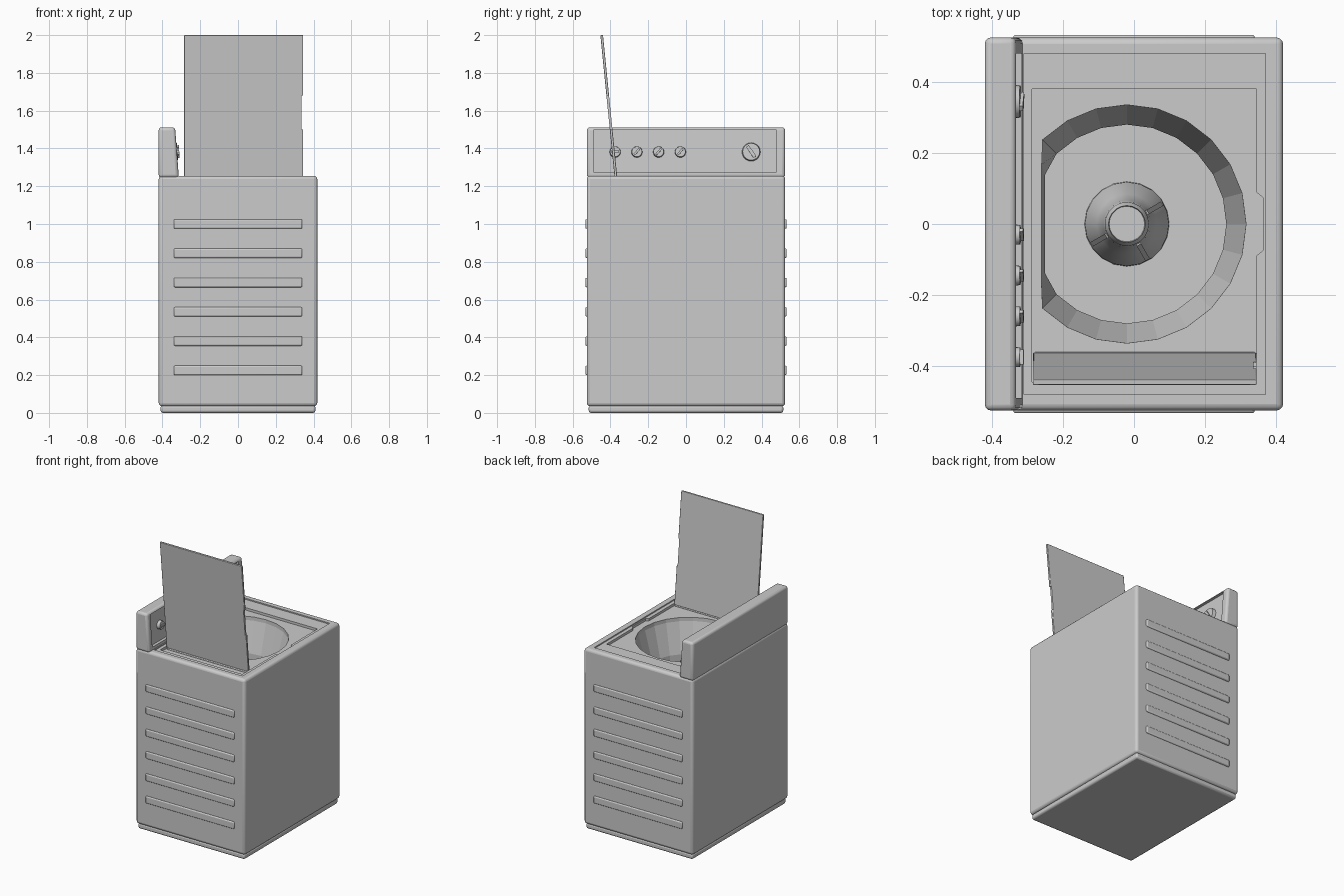
import bpy, bmesh, math
from mathutils import Matrix, Vector

scene_cube = bpy.data.objects.get("Cube")
if scene_cube:
    bpy.data.objects.remove(scene_cube, do_unlink=True)

grey = bpy.data.materials.new("light grey enamel")
grey.use_nodes = True
COLOUR = (0.6, 0.6, 0.6, 1)
grey.diffuse_color = COLOUR
grey.node_tree.nodes["Principled BSDF"].inputs["Base Color"].default_value = COLOUR


def finish(name, bm):
    bmesh.ops.recalc_face_normals(bm, faces=bm.faces)
    mesh = bpy.data.meshes.new(name)
    bm.to_mesh(mesh)
    bm.free()
    obj = bpy.data.objects.new(name, mesh)
    bpy.context.collection.objects.link(obj)
    mesh.materials.append(grey)
    return obj


def loft(name, rings):
    """Skin a stack of equal-length point rings and cap both ends."""
    bm = bmesh.new()
    loops = [[bm.verts.new(p) for p in ring] for ring in rings]
    count = len(loops[0])
    for a, b in zip(loops, loops[1:]):
        for i in range(count):
            j = (i + 1) % count
            bm.faces.new((a[i], a[j], b[j], b[i]))
    bm.faces.new(loops[0])
    bm.faces.new(loops[-1])
    return finish(name, bm)


def box(name, x, y, z):
    corners = [(x[0], y[0]), (x[1], y[0]), (x[1], y[1]), (x[0], y[1])]
    return loft(name, [[(a, b, h) for a, b in corners] for h in z])


def prism_y(name, profile, y):
    return loft(name, [[(a, b, c) for a, c in profile] for b in y])


def circle(radius, z, sides=24, cx=-0.02, clip=-9):
    ring = []
    for i in range(sides):
        t = math.tau * i / sides
        ring.append((max(cx + radius * math.cos(t), clip), radius * math.sin(t), z))
    return ring


def bevel(obj, width, segments=3):
    mod = obj.modifiers.new("rounded edges", "BEVEL")
    mod.width, mod.segments = width, segments
    mod.limit_method, mod.angle_limit = "ANGLE", math.radians(40)


def cut(obj, cutter):
    mod = obj.modifiers.new("cut " + cutter.name, "BOOLEAN")
    mod.operation, mod.solver, mod.object = "DIFFERENCE", "EXACT", cutter
    cutter.hide_render = True
    cutter.hide_viewport = True
    cutter.display_type = "WIRE"


def smooth(obj, angle=35):
    bpy.ops.object.select_all(action="DESELECT")
    obj.select_set(True)
    bpy.context.view_layer.objects.active = obj
    bpy.ops.object.shade_smooth_by_angle(angle=math.radians(angle))


# Cabinet with stepped top recess and tub opening
TOP = 1.255
cabinet = box("cabinet", (-0.42, 0.42), (-0.525, 0.525), (0.035, TOP))
bevel(cabinet, 0.018)
cut(cabinet, box("top_step_cutter", (-0.31, 0.37), (-0.48, 0.48), (TOP - 0.008, 1.4)))
cut(cabinet, box("lid_seat_cutter", (-0.287, 0.345), (-0.445, 0.38), (TOP - 0.025, 1.4)))
cut(cabinet, loft("handle_notch_cutter", [
    [(0.33, -0.1, h), (0.363, -0.075, h), (0.363, 0.075, h), (0.33, 0.1, h)]
    for h in (TOP - 0.025, 1.4)]))
cut(cabinet, loft("tub_cutter", [
    circle(0.28, 0.75, clip=-0.25), circle(0.28, 1.0, clip=-0.25),
    circle(0.335, TOP - 0.05, clip=-0.26), circle(0.34, 1.4, clip=-0.26)]))
smooth(cabinet)

# Plinth
plinth = box("plinth", (-0.41, 0.41), (-0.515, 0.515), (0, 0.04))
bevel(plinth, 0.012, 2)
smooth(plinth)

# Raised ribs on the front and back sheets
for side, label in ((-1, "front"), (1, "back")):
    for n in range(6):
        rib = box(f"{label}_rib_{n + 1}", (-0.34, 0.34),
                  sorted((side * 0.51, side * 0.533)),
                  (0.2 + n * 0.155, 0.25 + n * 0.155))
        bevel(rib, 0.007, 2)
        smooth(rib)

# Control console with a slanted recessed face
console = prism_y("control_console", [(-0.42, TOP - 0.01), (-0.313, TOP - 0.01),
                  (-0.333, 1.512), (-0.42, 1.512)], (-0.525, 0.525))
bevel(console, 0.016)
cut(console, prism_y("console_face_cutter", [(-0.335, 1.275), (-0.2, 1.275),
                     (-0.2, 1.497), (-0.35, 1.497)], (-0.49, 0.48)))
smooth(console)


# Control knobs with a raised grip bar
def knob(name, y, radius, turn):
    bm = bmesh.new()
    tilt = Matrix.Translation((-0.334, y, 1.382)) @ Matrix.Rotation(math.radians(86), 4, "Y")
    bmesh.ops.create_cone(bm, cap_ends=True, segments=20, radius1=radius,
                          radius2=radius * 0.9, depth=0.028, matrix=tilt)
    grip = tilt @ Matrix.Rotation(math.radians(turn), 4, "Z") @ Matrix.Translation((0, 0, 0.014))
    bmesh.ops.create_cube(bm, size=1, matrix=grip @ Matrix.Diagonal(
        (radius * 1.4, radius * 0.35, 0.018, 1)))
    smooth(finish(name, bm))


for n, turn in enumerate((90, 40, 40, 40)):
    knob(f"small_knob_{n + 1}", -0.375 + n * 0.115, 0.03, -turn)
knob("timer_knob", 0.345, 0.05, 35)

# Agitator: flared skirt, post, cap and three fins
agitator = loft("agitator", [circle(r, z, 20) for r, z in (
    (0.12, 0.74), (0.118, 0.77), (0.085, 0.84), (0.067, 0.94), (0.062, 1.06),
    (0.052, 1.08), (0.05, 1.07))])
smooth(agitator)
for n in range(3):
    fin = loft(f"agitator_fin_{n + 1}", [
        [(0.04, w, 0.75), (0.118, w, 0.75), (0.112, w, 0.8), (0.068, w, 1.0), (0.04, w, 1.0)]
        for w in (-0.007, 0.007)])
    fin.matrix_world = Matrix.Translation((-0.02, 0, 0)) @ Matrix.Rotation(
        math.radians(30 + n * 90), 4, "Z")
    if n == 1:
        fin.rotation_euler.z = math.radians(300)

# Open lid leaning back on its hinge edge
lid = box("lid", (-0.285, 0.345), (-0.007, 0.007), (0, 0.768))
lid.matrix_world = Matrix.Translation((-0.0, -0.37, 1.236)) @ Matrix.Rotation(
    math.radians(5.7), 4, "X")
bevel(lid, 0.003, 2)
cut(lid, box("lid_grip_cutter", (0.337, 0.4), (-0.6, -0.37), (1.5, 1.68)))
smooth(lid)

# Hinge strip and pin
hinge = box("hinge_strip", (-0.28, 0.34), (-0.385, -0.36), (1.22, 1.238))
bevel(hinge, 0.004, 2)
smooth(hinge)
